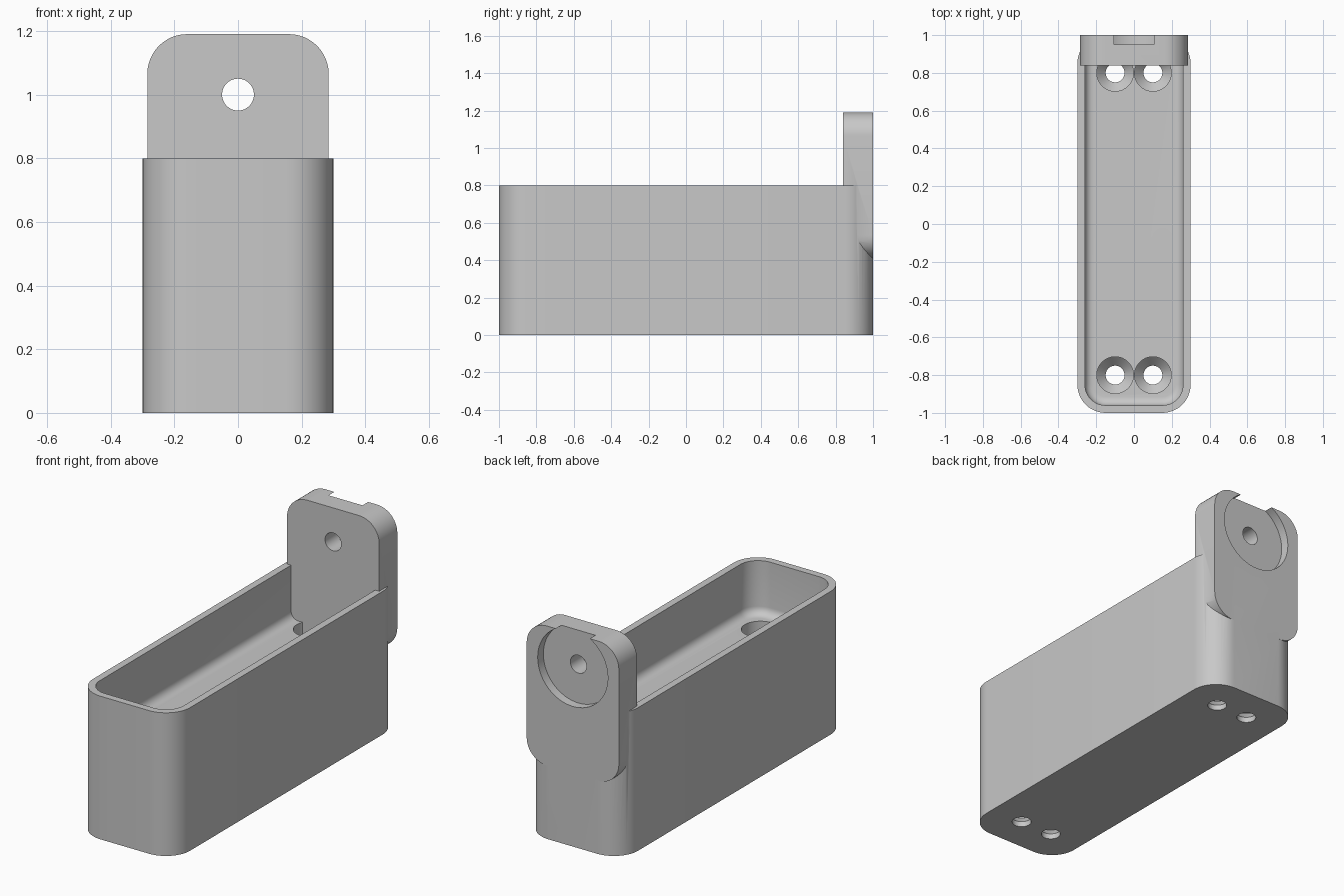
import bpy, bmesh
from math import sin, cos, pi, radians
from mathutils import Matrix

old = bpy.data.objects.get("Cube")
if old:
    bpy.data.objects.remove(old, do_unlink=True)

grey = bpy.data.materials.new("light grey plastic")
grey.use_nodes = True
colour = (0.58, 0.58, 0.58, 1)
grey.diffuse_color = colour
grey.node_tree.nodes["Principled BSDF"].inputs["Base Color"].default_value = colour


def rounded_ring(hx, hy, r, z, steps=12):
    """Rounded rectangle outline, anticlockwise at height z."""
    ring = []
    for q, (sx, sy) in enumerate([(1, 1), (-1, 1), (-1, -1), (1, -1)]):
        for i in range(steps + 1):
            a = (q + i / steps) * pi / 2
            ring.append((sx * (hx - r) + r * cos(a), sy * (hy - r) + r * sin(a), z))
    return ring


def circle_ring(r, z, steps=64):
    return [(r * cos(2 * pi * i / steps), r * sin(2 * pi * i / steps), z) for i in range(steps)]


def loft(name, rings, matrix=Matrix()):
    """Closed solid through a stack of matching rings."""
    bm = bmesh.new()
    loops = [[bm.verts.new(matrix @ Matrix.Translation(p).translation) for p in ring] for ring in rings]
    for low, high in zip(loops, loops[1:]):
        n = len(low)
        for i in range(n):
            j = (i + 1) % n
            bm.faces.new((low[i], low[j], high[j], high[i]))
    bm.faces.new(loops[0][::-1])
    bm.faces.new(loops[-1])
    bmesh.ops.recalc_face_normals(bm, faces=bm.faces)
    mesh = bpy.data.meshes.new(name)
    bm.to_mesh(mesh)
    bm.free()
    mesh.materials.append(grey)
    obj = bpy.data.objects.new(name, mesh)
    bpy.context.collection.objects.link(obj)
    return obj


def combine(target, other, operation):
    """Apply a boolean and discard the helper."""
    mod = target.modifiers.new(operation.lower(), 'BOOLEAN')
    mod.operation = operation
    mod.solver = 'EXACT'
    mod.object = other
    bpy.context.view_layer.objects.active = target
    bpy.ops.object.modifier_apply(modifier=mod.name)
    bpy.data.objects.remove(other, do_unlink=True)


# Tray body
tray = loft("tray_with_bracket", [rounded_ring(0.3, 1, 0.15, z) for z in (0, 0.8)])

# Cavity with a filleted floor
floor, fillet = 0.5, 0.045
rings = []
for k in range(7):
    a = k / 6 * pi / 2
    inset = fillet * (1 - sin(a))
    rings.append(rounded_ring(0.26 - inset, 0.96 - inset, 0.11 - inset, floor + fillet * (1 - cos(a))))
rings.append(rounded_ring(0.26, 0.96, 0.11, 1))
combine(tray, loft("cavity_cutter", rings), 'DIFFERENCE')

# Countersunk screw holes
hole = [(0.05, -0.1), (0.05, 0.03), (0.097, 0.08), (0.097, 0.6)]
for x in (-0.1, 0.1):
    for y in (-0.8, 0.8):
        cutter = loft("screw_hole_cutter", [circle_ring(r, z) for r, z in hole],
                      Matrix.Translation((x, y, 0)))
        combine(tray, cutter, 'DIFFERENCE')

# Upright bracket plate at the back
upright = Matrix.Rotation(radians(90), 4, 'X')
low, high = 0.41, 1.19
plate = loft("bracket", [rounded_ring(0.285, (high - low) / 2, 0.125, d) for d in (-1, -0.84)],
             Matrix.Translation((0, 0, (low + high) / 2)) @ upright)
combine(tray, plate, 'UNION')

# Round recess in the back of the bracket, and its through hole
at_pin = Matrix.Translation((0, 0, 1)) @ upright
for name, r, depths in (("recess_cutter", 0.217, (-1.1, -0.95)),
                        ("pin_hole_cutter", 0.05, (-1.2, -0.7))):
    combine(tray, loft(name, [circle_ring(r, d) for d in depths], at_pin), 'DIFFERENCE')

bpy.ops.object.select_all(action='DESELECT')
tray.select_set(True)
bpy.context.view_layer.objects.active = tray
bpy.ops.object.shade_smooth_by_angle(angle=radians(30))
